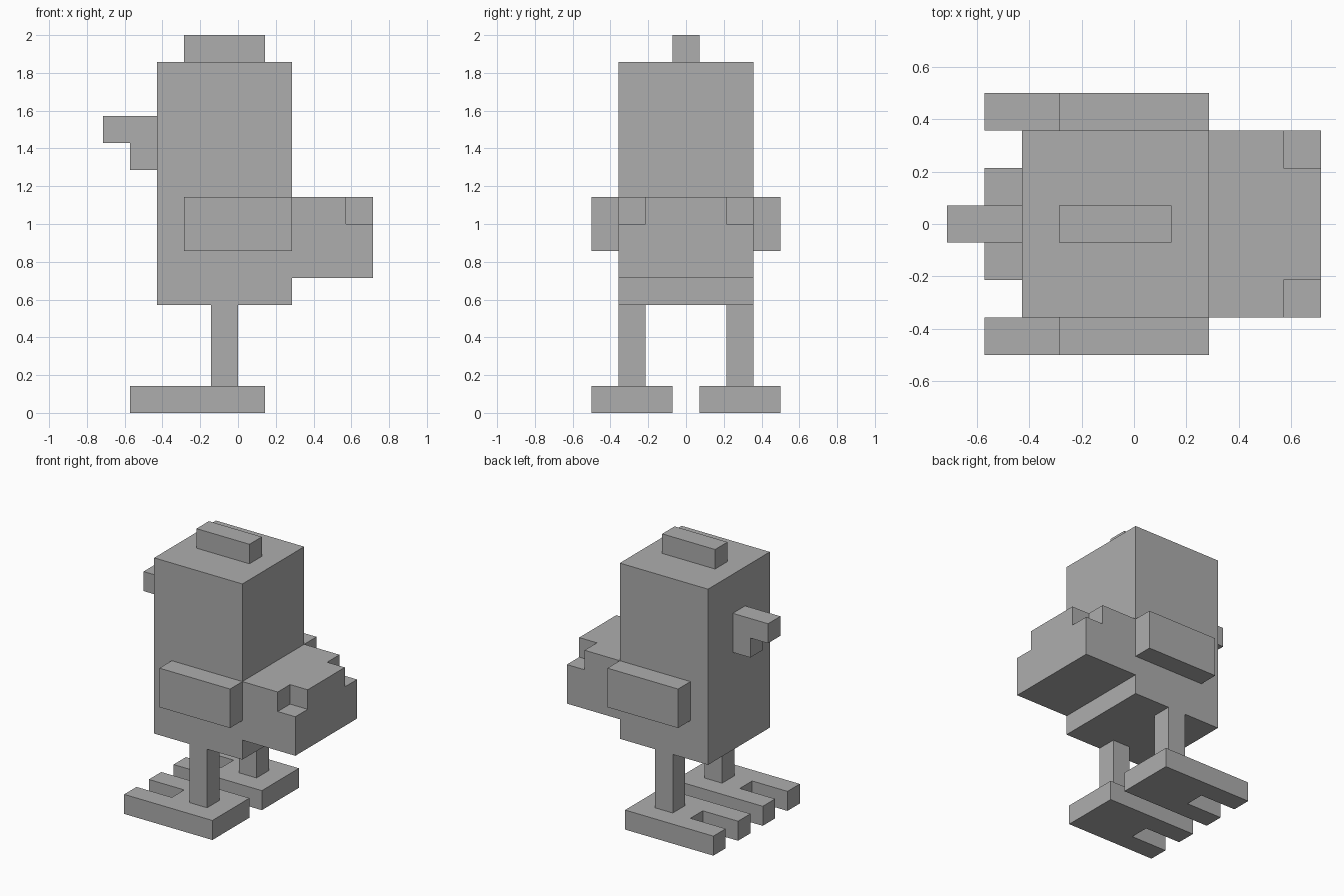
import bpy
import bmesh
from mathutils import Vector

if "Cube" in bpy.data.objects:
    bpy.data.objects.remove(bpy.data.objects["Cube"], do_unlink=True)

U = 1 / 7  # one block of the blocky bird

grey = bpy.data.materials.new("plain grey")
grey.use_nodes = True
colour = (0.42, 0.42, 0.42, 1)
grey.diffuse_color = colour
grey.node_tree.nodes["Principled BSDF"].inputs["Base Color"].default_value = colour


def prism(name, outline, axis, low, high):
    """Extrude an outline, in blocks, along y (xz outline) or z (xy outline)."""
    bm = bmesh.new()
    place = (lambda a, b: (a, low, b)) if axis == "y" else (lambda a, b: (a, b, low))
    step = Vector((0, high - low, 0)) if axis == "y" else Vector((0, 0, high - low))
    face = bm.faces.new([bm.verts.new(place(a, b)) for a, b in outline])
    grown = bmesh.ops.extrude_face_region(bm, geom=[face], use_keep_orig=True)
    moved = [v for v in grown["geom"] if isinstance(v, bmesh.types.BMVert)]
    bmesh.ops.translate(bm, verts=moved, vec=step)
    bmesh.ops.scale(bm, verts=bm.verts, vec=(U, U, U))
    bmesh.ops.recalc_face_normals(bm, faces=bm.faces)
    mesh = bpy.data.meshes.new(name)
    bm.to_mesh(mesh)
    bm.free()
    mesh.materials.append(grey)
    obj = bpy.data.objects.new(name, mesh)
    bpy.context.collection.objects.link(obj)
    return obj


def box(name, x, y, z):
    outline = [(x[0], y[0]), (x[1], y[0]), (x[1], y[1]), (x[0], y[1])]
    return prism(name, outline, "z", *z)


def cut(target, cutter):
    """Cut one part with another and discard the cutter."""
    mod = target.modifiers.new("notch", "BOOLEAN")
    mod.operation = "DIFFERENCE"
    mod.solver = "EXACT"
    mod.object = cutter
    bpy.context.view_layer.objects.active = target
    bpy.ops.object.modifier_apply(modifier=mod.name)
    bpy.data.objects.remove(cutter, do_unlink=True)


# Tall body and tail in one side profile, with notched upper tail corners
body = prism("body_and_tail",
             [(-3, 4), (2, 4), (2, 5), (5, 5), (5, 8), (2, 8), (2, 13), (-3, 13)],
             "y", -2.5, 2.5)
for s in (-1, 1):
    cut(body, box("tail_notch", (4, 6), sorted((1.5 * s, 3.5 * s)), (7, 9)))

# Crest, beak and wattle
box("crest", (-2, 1), (-0.5, 0.5), (13, 14))
prism("beak_and_wattle",
      [(-3, 9), (-3, 11), (-5, 11), (-5, 10), (-4, 10), (-4, 9)], "y", -0.5, 0.5)

# Wings, legs and two-toed feet on both sides
for side, s in (("left", 1), ("right", -1)):
    box(side + "_wing", (-2, 2), sorted((2.5 * s, 3.5 * s)), (6, 8))
    box(side + "_leg", (-1, 0), sorted((1.5 * s, 2.5 * s)), (1, 4))
    foot = [(1, 0.5), (1, 3.5), (-4, 3.5), (-4, 2.5),
            (-2, 2.5), (-2, 1.5), (-4, 1.5), (-4, 0.5)]
    prism(side + "_foot", [(x, y * s) for x, y in foot], "z", 0, 1)
